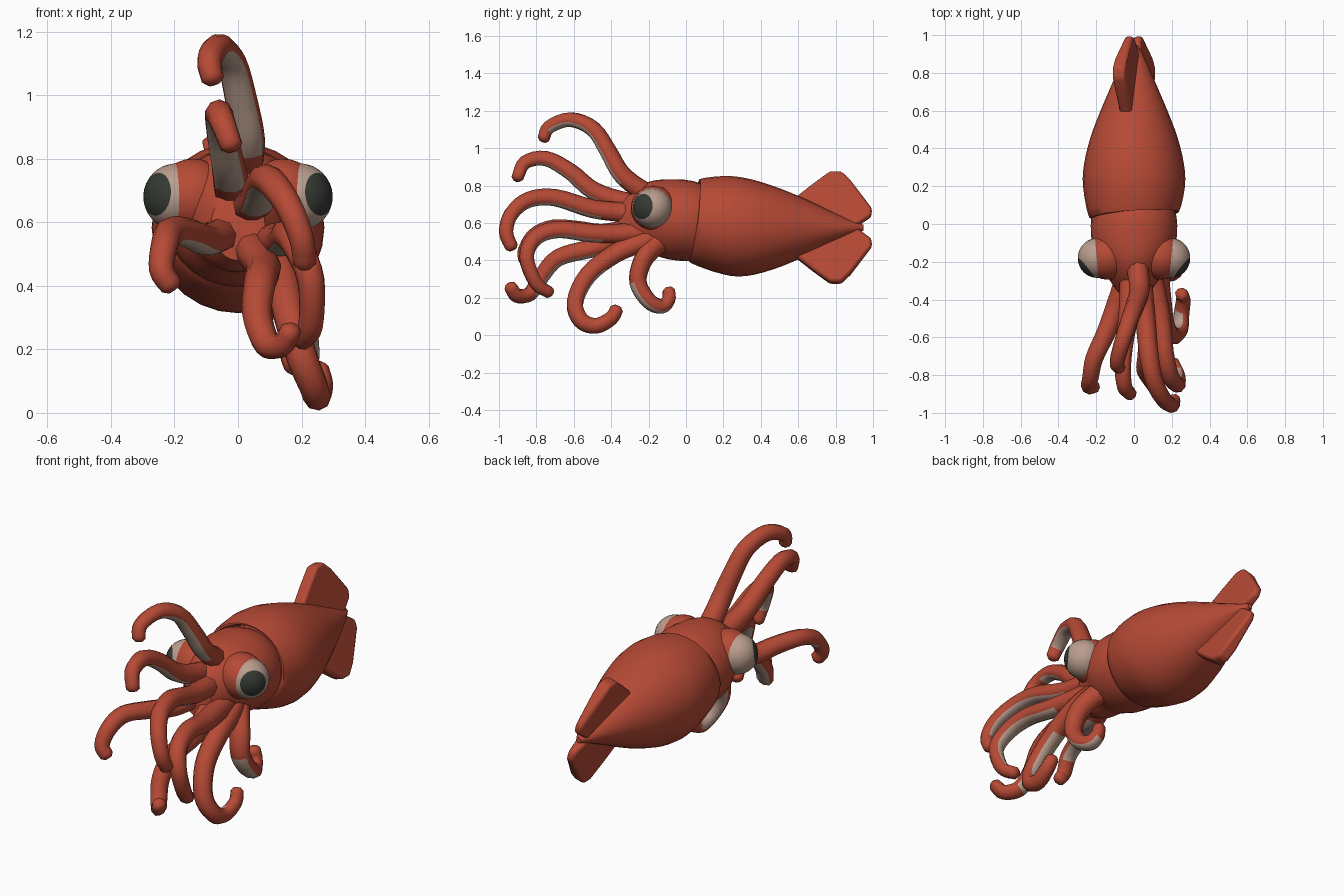
import bpy, bmesh, math
from mathutils import Vector

if "Cube" in bpy.data.objects:
    bpy.data.objects.remove(bpy.data.objects["Cube"])


def material(name, rgb):
    mat = bpy.data.materials.new(name)
    mat.use_nodes = True
    mat.diffuse_color = (*rgb, 1)
    mat.node_tree.nodes["Principled BSDF"].inputs["Base Color"].default_value = (*rgb, 1)
    return mat


SKIN = material("red_skin", (0.47, 0.068, 0.036))
PALE = material("pale_cream", (0.49, 0.34, 0.27))
DARK = material("dark_pupil", (0.035, 0.042, 0.033))


def finish(name, bm, angle=50):
    """Turn a bmesh into a smooth object that carries all colours."""
    bmesh.ops.recalc_face_normals(bm, faces=bm.faces)
    mesh = bpy.data.meshes.new(name)
    bm.to_mesh(mesh)
    bm.free()
    for mat in (SKIN, PALE, DARK):
        mesh.materials.append(mat)
    obj = bpy.data.objects.new(name, mesh)
    bpy.context.collection.objects.link(obj)
    bpy.ops.object.select_all(action='DESELECT')
    obj.select_set(True)
    bpy.context.view_layer.objects.active = obj
    bpy.ops.object.shade_smooth_by_angle(angle=math.radians(angle))
    return obj


def skin_rings(bm, rings):
    """Bridge rings of points into a closed skin; returns (face, ring, side)."""
    loops = [[bm.verts.new(p) for p in ring] for ring in rings]
    n = len(loops[0])
    faces = []
    for i, (a, b) in enumerate(zip(loops, loops[1:])):
        for k in range(n):
            j = (k + 1) % n
            faces.append((bm.faces.new((a[k], a[j], b[j], b[k])), i, k))
    bm.faces.new(loops[0])
    bm.faces.new(loops[-1])
    return faces


def spline(points, steps):
    """Smooth path passing through all points."""
    pts = [2 * points[0] - points[1], *points, 2 * points[-1] - points[-2]]
    path = []
    for a, b, c, d in zip(pts, pts[1:], pts[2:], pts[3:]):
        for s in range(steps):
            t = s / steps
            path.append(0.5 * (2 * b + (c - a) * t + (2 * a - 5 * b + 4 * c - d) * t * t
                               + (3 * b - a - 3 * c + d) * t ** 3))
    return path + [points[-1]]


def body(name, sections, slants, sides=28):
    """Loft ellipses along y from (y, centre z, half width, half height)."""
    path = spline([Vector(s) for s in sections], 3)
    rings = []
    for i, (y, cz, w, h) in enumerate(path):
        slant = max(0, 1 - i / 6) * slants
        ring = []
        for k in range(sides):
            a = math.tau * k / sides
            x, z = w * math.cos(a), h * math.sin(a)
            ring.append((x, y + slant * (0.2 * z + 0.12 * x), cz + z))
        rings.append(ring)
    bm = bmesh.new()
    skin_rings(bm, rings)
    return finish(name, bm)


# Mantle with its slanted collar, and the head tucked inside it
body("mantle", [(0.07, 0.61, 0.2, 0.2), (0.05, 0.61, 0.238, 0.225), (0.2, 0.588, 0.27, 0.263),
                (0.32, 0.578, 0.264, 0.262), (0.46, 0.575, 0.23, 0.225), (0.6, 0.575, 0.177, 0.17),
                (0.75, 0.575, 0.113, 0.1), (0.88, 0.575, 0.055, 0.04), (0.95, 0.575, 0.015, 0.015)], 1)
body("head", [(0.16, 0.6, 0.18, 0.17), (0.04, 0.61, 0.225, 0.214), (-0.1, 0.62, 0.222, 0.213),
              (-0.2, 0.63, 0.175, 0.19), (-0.28, 0.61, 0.14, 0.165), (-0.36, 0.59, 0.085, 0.11)], 0)


# Tail fins, one above and one below, slightly tilted
def fin(name, sign):
    outline = [(0.55, 0.03), (0.57, 0.15), (0.68, 0.24), (0.77, 0.308), (0.83, 0.308),
               (0.88, 0.258), (0.995, 0.105), (0.99, 0.06), (0.9, 0)]
    up = Vector((-0.27, 0, 0.96)) * sign
    side = Vector((0.96, 0, 0.27))
    rings = []
    for t in (-1, 1):
        rings.append([Vector((0, y, 0.575)) + up * r + side * t * (0.034 - 0.014 * (y > 0.9))
                      for y, r in outline])
    bm = bmesh.new()
    skin_rings(bm, rings)
    obj = finish(name, bm, 40)
    bevel = obj.modifiers.new("soft_edge", 'BEVEL')
    bevel.width = 0.014
    bevel.segments = 2


fin("upper_tail_fin", 1)
fin("lower_tail_fin", -1)


# Eyes: cream ball with a dark pupil, held in a bulging red socket
def eye(side_name, side):
    gaze = Vector((0.77 * side, -0.63, 0.1)).normalized()
    bm = bmesh.new()
    bmesh.ops.create_uvsphere(bm, u_segments=24, v_segments=18, radius=0.106)
    bmesh.ops.rotate(bm, verts=bm.verts, matrix=gaze.to_track_quat('Z', 'Y').to_matrix())
    for f in bm.faces:
        facing = f.calc_center_median().normalized().dot(gaze)
        f.material_index = 2 if facing > math.cos(math.radians(35)) else 1
    bmesh.ops.translate(bm, verts=bm.verts, vec=(0.192 * side, -0.18, 0.68))
    finish(side_name + "_eye", bm)
    socket = bmesh.new()
    bmesh.ops.create_uvsphere(socket, u_segments=24, v_segments=16, radius=0.12)
    bmesh.ops.translate(socket, verts=socket.verts, vec=(0.141 * side, -0.175, 0.68))
    finish(side_name + "_eye_socket", socket)


eye("left", 1)
eye("right", -1)


# Arms: tapered tubes with a cream strip along part of the sucker side
def arm(name, points, sucker=(0, 0, -1), strip=(0.22, 0.86), sides=9):
    pts = [Vector(p) / 100 for p in points]
    pts.insert(0, Vector((pts[0].x * 0.6, -0.1, 0.6 + (pts[0].z - 0.6) * 0.6)))
    path = spline(pts, 4)
    last = len(path) - 1
    normal = Vector(sucker)
    rings = []
    for i, p in enumerate(path):
        tangent = (path[min(i + 1, last)] - path[max(i - 1, 0)]).normalized()
        normal = (normal - tangent * normal.dot(tangent)).normalized()
        across = tangent.cross(normal)
        t = i / last
        radius = 0.063 - 0.027 * t
        ring = []
        for k in range(sides):
            a = math.tau * (k - 0.5) / sides
            r = radius * (0.84 if k < 2 else 1)
            ring.append(p + r * (normal * math.cos(a) + across * math.sin(a)))
        rings.append(ring)
    # rounded tip
    rings.append([path[-1] + tangent * 0.016 + (q - path[-1]) * 0.55 for q in rings[-1]])
    bm = bmesh.new()
    for face, i, k in skin_rings(bm, rings):
        if k in (0, 1, sides - 1) and strip[0] < i / last < strip[1]:
            face.material_index = 1
    finish(name, bm, 60)


arm("top_arm", [(2, -24, 77), (3, -35, 86), (1, -42, 98), (-2, -50, 110),
                (-6, -62, 115), (-9, -73, 111), (-8, -76, 105)], (0, -0.5, -0.8))
arm("upper_middle_arm", [(-2, -34, 71), (-3, -50, 77), (-5, -62, 87), (-6, -75, 94),
                         (-5, -86, 92), (-2, -90, 84)], strip=(0.22, 0.75))
arm("upper_left_arm", [(4, -32, 65), (6, -50, 67), (8, -70, 73), (11, -84, 72),
                       (16, -93, 65), (20, -96, 55), (21, -93, 47)])
arm("right_arm", [(-5, -30, 56), (-10, -45, 54), (-15, -58, 56), (-21, -71, 57),
                  (-23, -81, 53), (-24, -86, 45), (-21, -86, 40)], strip=(0.22, 0.75))
arm("lower_middle_arm", [(4, -30, 52), (8, -50, 46), (7, -68, 41), (6, -77, 31),
                         (9, -83, 22), (14, -90, 21), (17, -94, 26)], strip=(0.22, 0.68))
arm("left_arm", [(10, -30, 54), (14, -50, 54), (16, -68, 56), (19, -80, 52),
                 (23, -85, 42), (23, -80, 28), (20, -73, 23)])
arm("bottom_arm", [(12, -24, 49), (14, -38, 43), (16, -52, 32), (20, -59, 18),
                   (24, -56, 8), (25, -48, 5), (26, -40, 9), (25, -37, 14)], strip=(0.3, 0.76))
arm("lower_left_arm", [(13, -18, 47), (18, -24, 39), (20, -26, 28), (21, -20, 18),
                       (19, -13, 15), (17, -9, 19), (16, -9, 24)],
    (0.2, -0.9, 0.3), strip=(0.42, 0.8))
